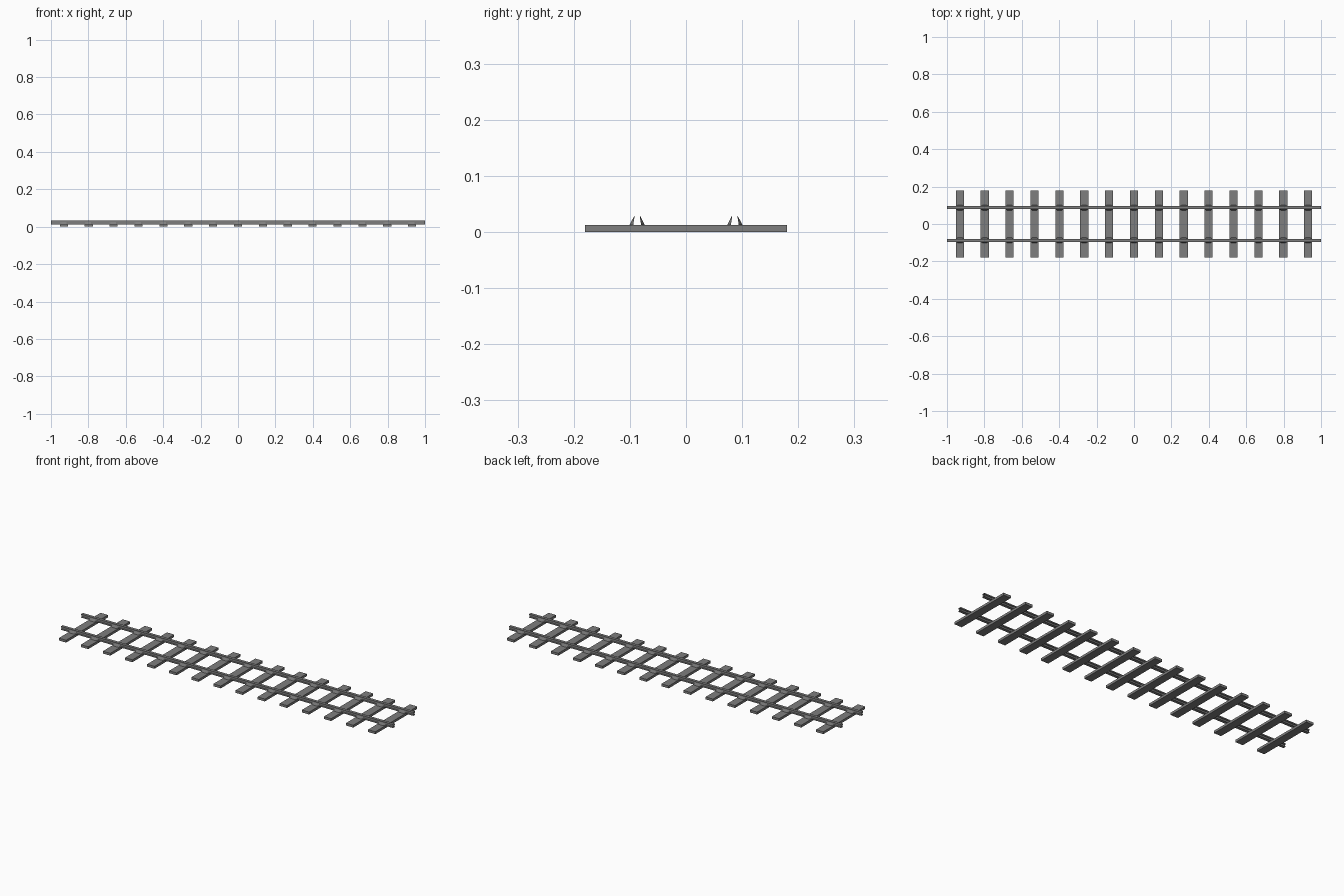
import bpy
import bmesh

cube = bpy.data.objects.get("Cube")
if cube:
    bpy.data.objects.remove(cube, do_unlink=True)

TIE_TOP = 0.013
RAIL_Y = 0.087
TIES = [-0.931 + i * 0.133 for i in range(15)]

grey = bpy.data.materials.new("grey")
grey.use_nodes = True
grey.diffuse_color = (0.21, 0.21, 0.21, 1)
grey.node_tree.nodes["Principled BSDF"].inputs["Base Color"].default_value = (0.21, 0.21, 0.21, 1)


def finish(name, bm):
    bmesh.ops.recalc_face_normals(bm, faces=bm.faces[:])
    mesh = bpy.data.meshes.new(name)
    bm.to_mesh(mesh)
    bm.free()
    mesh.materials.append(grey)
    bpy.context.collection.objects.link(bpy.data.objects.new(name, mesh))


def add_block(bm, bottom, top):
    """Solid between two matching rings of points."""
    low = [bm.verts.new(p) for p in bottom]
    high = [bm.verts.new(p) for p in top]
    bm.faces.new(low)
    bm.faces.new(high)
    for i in range(len(low)):
        j = (i + 1) % len(low)
        bm.faces.new((low[i], low[j], high[j], high[i]))


def rect(x0, x1, y0, y1, z):
    return [(x0, y0, z), (x1, y0, z), (x1, y1, z), (x0, y1, z)]


# Sleepers
for i, x in enumerate(TIES):
    bm = bmesh.new()
    box = (x - 0.022, x + 0.022, -0.18, 0.18)
    add_block(bm, rect(*box, 0), rect(*box, TIE_TOP))
    finish(f"sleeper_{i + 1}", bm)

# Rails: I-shaped sections, open at both ends
half = [(0.008, TIE_TOP), (0.008, 0.016), (0.004, 0.018),
        (0.004, 0.024), (0.008, 0.026), (0.008, 0.032)]
section = half + [(-y, z) for y, z in reversed(half)]
for side, name in ((-1, "front_rail"), (1, "back_rail")):
    bm = bmesh.new()
    ends = [[bm.verts.new((x, side * RAIL_Y + y, z)) for y, z in section] for x in (-1, 1)]
    for i in range(len(section)):
        j = (i + 1) % len(section)
        bm.faces.new((ends[0][i], ends[0][j], ends[1][j], ends[1][i]))
    finish(name, bm)

    # Wedge clips on both sides of the rail at every sleeper
    bm = bmesh.new()
    for x in TIES:
        for s in (-1, 1):
            def ring(width, inner, outer, z):
                y0, y1 = (side * RAIL_Y + s * d for d in (inner, outer))
                return [(x - 0.021, y0, z), (x + 0.021, y0, z),
                        (x + width, y1, z), (x - width, y1, z)]
            add_block(bm, ring(0.013, 0.007, 0.0135, TIE_TOP),
                      ring(0.013, 0.0045, 0.0052, 0.029))
    finish(name + "_clips", bm)
